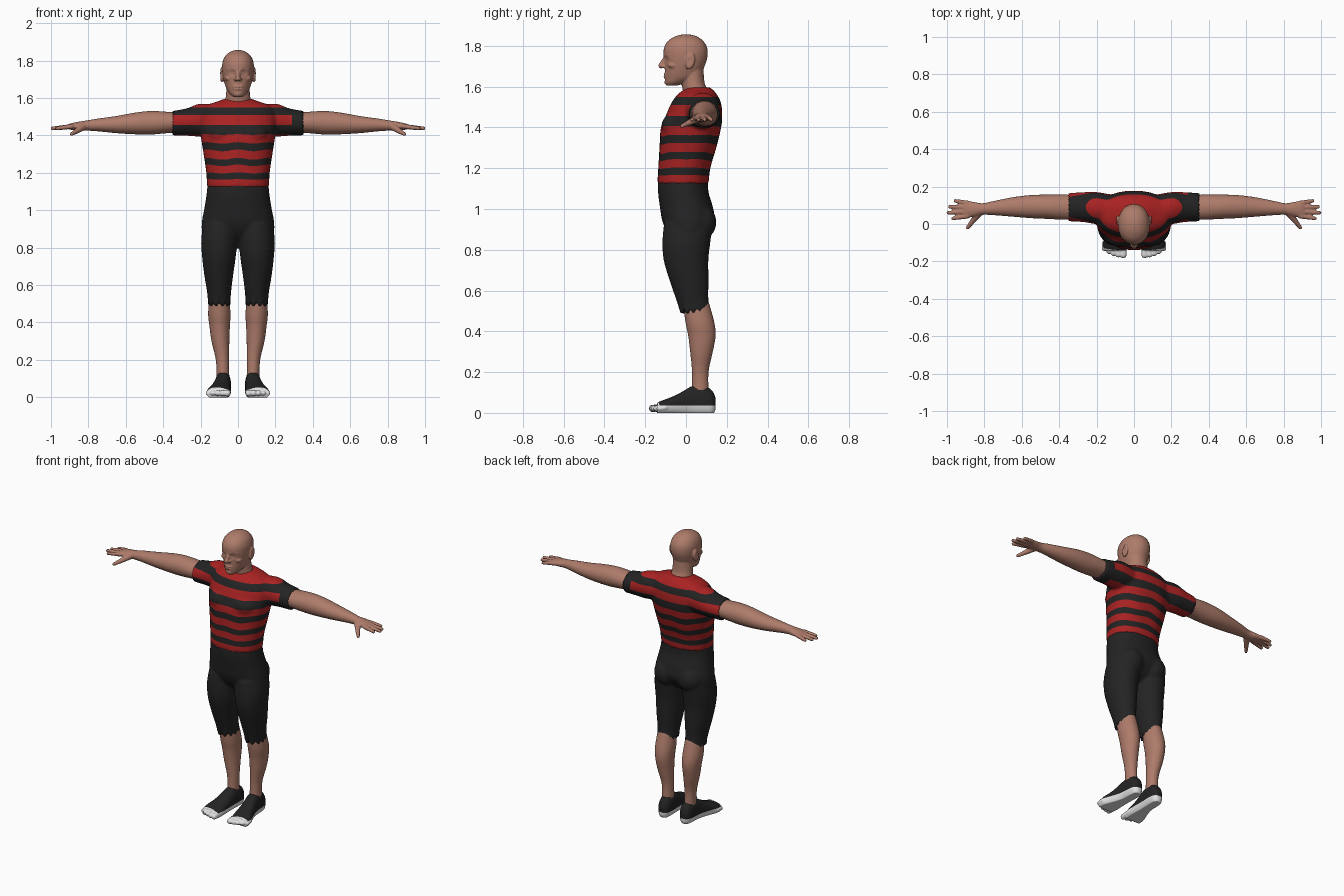
import bpy, bmesh, math
from mathutils import Vector, Matrix

cube = bpy.data.objects.get("Cube")
if cube:
    bpy.data.objects.remove(cube)


def material(name, r, g, b):
    m = bpy.data.materials.new(name)
    m.use_nodes = True
    m.diffuse_color = (r, g, b, 1)
    bsdf = m.node_tree.nodes["Principled BSDF"]
    bsdf.inputs["Base Color"].default_value = (r, g, b, 1)
    bsdf.inputs["Roughness"].default_value = 0.8
    return m


skin = material("skin", .42, .2, .145)
red = material("shirt red", .4, .016, .016)
black = material("cloth black", .017, .017, .017)
white = material("sole white", .75, .75, .75)


def catmull(a, b, c, d, t):
    return [(2*q + (r-p)*t + (2*p-5*q+4*r-s)*t*t + (3*q-p-3*r+s)*t**3) / 2
            for p, q, r, s in zip(a, b, c, d)]


def loft(bm, axis, rings, square=1.0, sides=32, steps=4):
    """Closed tube along an axis; each ring is (position, centre u, centre v, radius u, radius v)."""
    last = len(rings) - 1
    path = [catmull(rings[max(i-1, 0)], rings[i], rings[i+1], rings[min(i+2, last)], k/steps)
            for i in range(last) for k in range(steps)] + [rings[-1]]
    loops = []
    for t, cu, cv, ru, rv in path:
        loop = []
        for k in range(sides):
            a = math.tau * k / sides
            c, s = math.cos(a), math.sin(a)
            u = cu + ru * math.copysign(abs(c)**square, c)
            v = cv + rv * math.copysign(abs(s)**square, s)
            co = {"x": (t, u, v), "y": (u, t, v), "z": (u, v, t)}[axis]
            loop.append(bm.verts.new(co))
        loops.append(loop)
    for lo, hi in zip(loops, loops[1:]):
        for k in range(sides):
            n = (k + 1) % sides
            bm.faces.new((lo[k], lo[n], hi[n], hi[k]))
    bm.faces.new(loops[0])
    bm.faces.new(loops[-1])


def ball(bm, centre, radii, tilt=0):
    m = (Matrix.Translation(centre) @ Matrix.Rotation(tilt, 4, "X")
         @ Matrix.Diagonal((*radii, 1)))
    bmesh.ops.create_uvsphere(bm, u_segments=20, v_segments=12, radius=1, matrix=m)


def capsule(bm, p, q, r, s):
    p, q = Vector(p), Vector(q)
    turn = (q - p).to_track_quat("Z", "Y").to_matrix().to_4x4()
    bmesh.ops.create_cone(bm, cap_ends=True, segments=16, radius1=r, radius2=s,
                          depth=(q - p).length, matrix=Matrix.Translation((p + q)/2) @ turn)
    ball(bm, p, (r, r, r))
    ball(bm, q, (s, s, s))


def sculpt(name, bm, voxel, mats, smooth=4, cuts=(), paint=None, shape=None, mirror=False):
    """Fuse overlapping pieces into one skin, then cut, paint and shape it."""
    bmesh.ops.recalc_face_normals(bm, faces=bm.faces[:])
    mesh = bpy.data.meshes.new(name)
    bm.to_mesh(mesh)
    bm.free()
    ob = bpy.data.objects.new(name, mesh)
    bpy.context.collection.objects.link(ob)
    remesh = ob.modifiers.new("fuse", "REMESH")
    remesh.mode, remesh.voxel_size = "VOXEL", voxel
    relax = ob.modifiers.new("relax", "SMOOTH")
    relax.factor, relax.iterations = .5, smooth
    fused = bmesh.new()
    fused.from_object(ob, bpy.context.evaluated_depsgraph_get())
    ob.modifiers.clear()
    for co, no in cuts:
        bmesh.ops.bisect_plane(fused, geom=fused.verts[:] + fused.edges[:] + fused.faces[:],
                               plane_co=co, plane_no=no)
    for f in fused.faces:
        f.smooth = True
        f.material_index = paint(f.calc_center_median()) if paint else 0
    if shape:
        for v in fused.verts:
            shape(v.co)
    fused.to_mesh(mesh)
    fused.free()
    for m in mats:
        mesh.materials.append(m)
    if mirror:
        ob.modifiers.new("mirror", "MIRROR").use_mirror_merge = False
    return ob


# Head, neck, face and ears
bm = bmesh.new()
loft(bm, "z", [(1.605, 0, -.07, .022, .025), (1.62, 0, -.05, .042, .052),
               (1.645, 0, -.02, .06, .084), (1.675, 0, -.012, .071, .092),
               (1.71, 0, -.005, .08, .1), (1.75, 0, -.002, .085, .108),
               (1.79, 0, -.002, .083, .106), (1.825, 0, -.002, .068, .086),
               (1.848, 0, 0, .04, .05), (1.857, 0, 0, .01, .012)], .95)
loft(bm, "z", [(1.52, 0, .05, .09, .06), (1.57, 0, .05, .074, .064),
               (1.62, 0, .035, .064, .056), (1.72, 0, .03, .06, .055)])
capsule(bm, (0, -.105, 1.74), (0, -.122, 1.703), .008, .014)
for s in (-1, 1):
    ball(bm, (s*.013, -.11, 1.699), (.009, .012, .008))
    capsule(bm, (s*.014, -.104, 1.753), (s*.052, -.082, 1.755), .008, .008)
    ball(bm, (s*.05, -.06, 1.705), (.022, .03, .016))
    ball(bm, (s*.086, .02, 1.725), (.013, .024, .041), -.2)
for z, w in ((1.66, .02), (1.649, .016)):
    capsule(bm, (-w, -.098, z), (w, -.098, z), .008, .008)
    ball(bm, (0, -.104, z), (.014, .007, .006))
ball(bm, (0, -.09, 1.622), (.022, .016, .016))


def carve_face(co):
    # Eye sockets with lids, mouth line and ear hollows
    if co.y < -.04:
        d = Vector((abs(co.x) - .032, co.z - 1.734)).length
        co.y += .011 * math.exp(-(d/.013)**2) - .006 * math.exp(-(d/.007)**2)
        if abs(co.x) < .024:
            co.y += .005 * math.exp(-((co.z - 1.6545)/.003)**2)
    elif abs(co.x) > .085:
        d = Vector(((co.y - .018)/.012, (co.z - 1.728)/.022)).length
        co.x -= math.copysign(.008 * math.exp(-d*d), co.x)


sculpt("head", bm, .0045, [skin], 3, shape=carve_face)

# Striped shirt with short sleeves
bm = bmesh.new()
loft(bm, "z", [(1.125, 0, -.015, .166, .126), (1.2, 0, -.008, .17, .128),
               (1.3, 0, .01, .185, .14), (1.4, 0, .025, .2, .148),
               (1.46, 0, .04, .208, .138), (1.52, 0, .05, .205, .122),
               (1.56, 0, .055, .17, .098), (1.582, 0, .06, .11, .075),
               (1.597, 0, .06, .07, .058)], .9)
for s in (-1, 1):
    loft(bm, "x", [(s*.08, .07, 1.48, .08, .08), (s*.2, .085, 1.482, .086, .088),
                   (s*.27, .09, 1.472, .08, .074), (s*.342, .09, 1.465, .076, .067)])
    ball(bm, (s*.08, -.055, 1.41), (.085, .066, .06))
bands = [1.165, 1.2, 1.24, 1.275, 1.32, 1.36, 1.405, 1.457, 1.51, 1.55]
cuff = .29


def stripe(c):
    if c.x > cuff:
        return 1
    return sum(c.z > b for b in bands) % 2


def ruffle(co):
    # Ragged cuffs and gently waving bands
    if abs(co.x) > .325:
        a = math.atan2(co.z - 1.465, co.y - .09)
        co.x += math.copysign(.009 * math.sin(13*a), co.x)
    elif abs(co.x) < .2 and 1.14 < co.z < 1.44:
        co.z += .005 * math.cos(38*co.x) * math.sin((co.z - 1.14)/.3 * math.pi)


sculpt("shirt", bm, .009, [red, black], 4, paint=stripe, shape=ruffle,
       cuts=[((0, 0, b), (0, 0, 1)) for b in bands] + [((cuff, 0, 0), (1, 0, 0))])

# Knee-length trousers
bm = bmesh.new()
loft(bm, "z", [(.84, 0, .005, .12, .05), (.88, 0, .008, .188, .095),
               (.94, 0, .012, .193, .128), (1.01, 0, .002, .18, .13),
               (1.08, 0, -.013, .169, .124), (1.14, 0, -.015, .163, .123)], .92)
for s in (-1, 1):
    loft(bm, "z", [(.5, s*.1, .045, .06, .076), (.56, s*.101, .03, .064, .08),
                   (.65, s*.103, .015, .077, .096), (.75, s*.102, 0, .09, .11),
                   (.84, s*.1, .002, .097, .118), (.93, s*.095, .012, .09, .12)])
    ball(bm, (s*.085, .06, .935), (.085, .09, .09))


def ragged_hem(co):
    if co.z < .525:
        a = math.atan2(co.y - .045, abs(co.x) - .1)
        co.z += .01 * math.sin(11*a) - .004


sculpt("trousers", bm, .009, [black], 4, shape=ragged_hem)

# Lower legs
bm = bmesh.new()
loft(bm, "z", [(.1, .08, .07, .034, .042), (.2, .083, .07, .036, .041),
               (.3, .094, .076, .048, .056), (.38, .098, .078, .055, .068),
               (.45, .1, .067, .06, .071), (.56, .1, .045, .052, .062)])
sculpt("lower_legs", bm, .008, [skin], 3, mirror=True)

# Arms with hands
bm = bmesh.new()
loft(bm, "x", [(.25, .09, 1.465, .06, .053), (.36, .09, 1.469, .067, .056),
               (.46, .092, 1.468, .065, .063), (.55, .093, 1.464, .062, .058),
               (.65, .091, 1.458, .052, .046), (.75, .085, 1.456, .038, .034),
               (.81, .08, 1.453, .031, .027), (.86, .079, 1.45, .04, .022),
               (.9, .078, 1.447, .044, .016), (.912, .078, 1.446, .036, .011)])
for root, tip, reach in ((.042, .03, .967), (.066, .06, .993), (.09, .092, .985), (.112, .124, .955)):
    capsule(bm, (.89, root, 1.448), (reach, tip, 1.438), .0135, .01)
thumb = [(.83, .058, 1.445), (.865, .012, 1.422), (.89, -.02, 1.407)]
capsule(bm, thumb[0], thumb[1], .02, .014)
capsule(bm, thumb[1], thumb[2], .014, .01)
sculpt("arms", bm, .005, [skin], 3, mirror=True)

# Toe shoes
bm = bmesh.new()
loft(bm, "y", [(.145, .078, .045, .015, .03), (.128, .078, .05, .034, .06),
               (.09, .079, .06, .042, .073), (.035, .081, .06, .043, .073),
               (0, .085, .051, .046, .064), (-.05, .093, .037, .054, .05),
               (-.1, .102, .027, .063, .04), (-.14, .105, .02, .06, .032)], .85)
for k in range(5):
    x = .055 + .026*k
    r = .018 - .0015*k
    capsule(bm, (x, -.1, .026), (x + .002, -.165 + .002*k*k, .022), r, r)


def shoe_colour(c):
    return 1 if c.z < .036 or c.y < -.142 + .1*(c.x - .05) else 0


def flat_sole(co):
    co.z = max(co.z, 0)


sculpt("shoes", bm, .005, [black, white], 3, paint=shoe_colour, shape=flat_sole, mirror=True,
       cuts=[((0, 0, .036), (0, 0, 1)), ((.05, -.142, 0), (-.1, 1, 0))])
